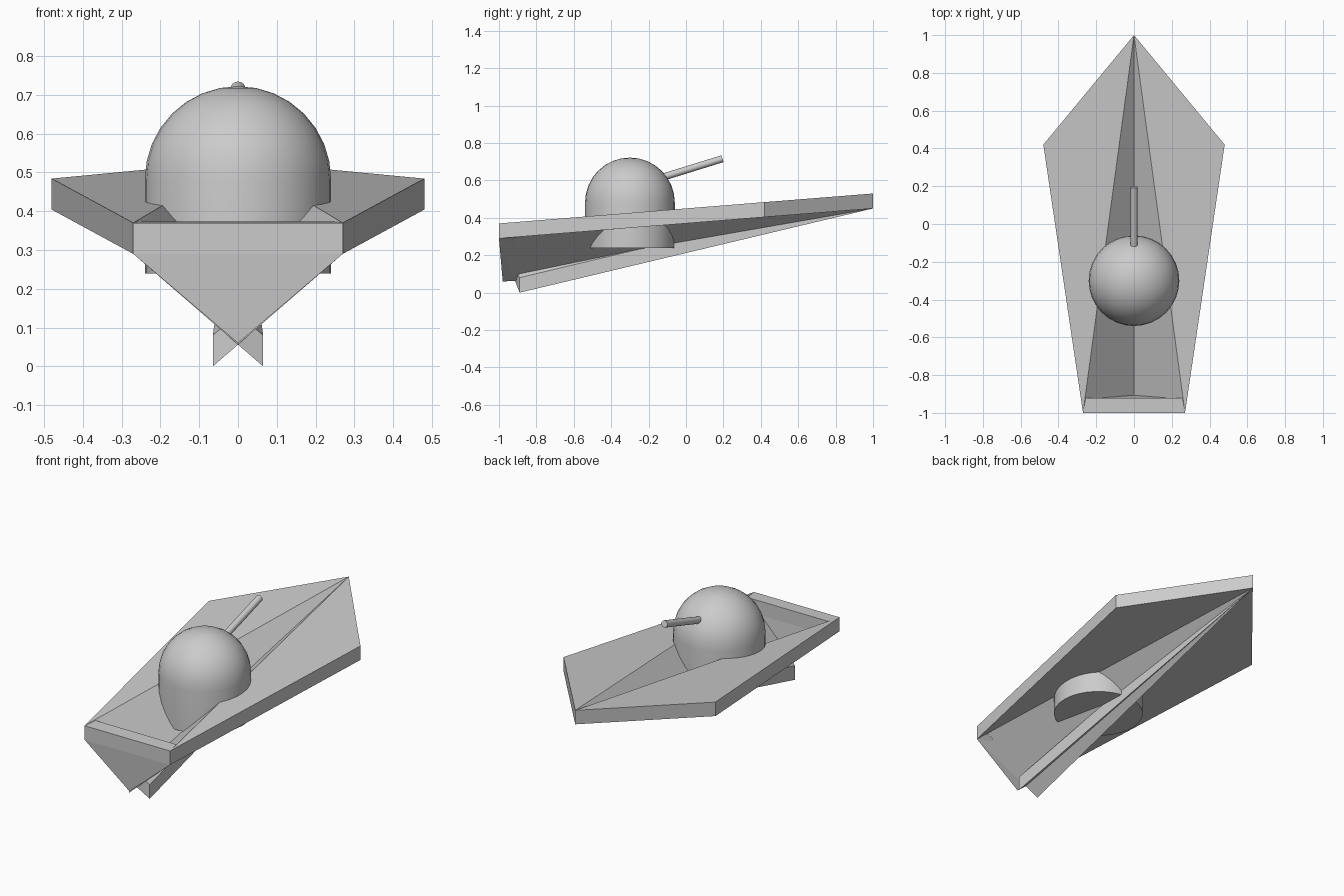
import bpy, bmesh, math
from mathutils import Vector

if "Cube" in bpy.data.objects:
    bpy.data.objects.remove(bpy.data.objects["Cube"])


def make_object(name, verts, faces, mirror=False):
    mesh = bpy.data.meshes.new(name)
    mesh.from_pydata(verts, [], faces)
    bm = bmesh.new()
    bm.from_mesh(mesh)
    bmesh.ops.recalc_face_normals(bm, faces=bm.faces)
    bm.to_mesh(mesh)
    bm.free()
    obj = bpy.data.objects.new(name, mesh)
    bpy.context.collection.objects.link(obj)
    if mirror:
        mod = obj.modifiers.new("mirror", 'MIRROR')
        mod.use_mirror_merge = False
    return obj


def smooth(obj):
    bpy.ops.object.select_all(action='DESELECT')
    obj.select_set(True)
    bpy.context.view_layer.objects.active = obj
    bpy.ops.object.shade_smooth_by_angle(angle=math.radians(35))


# Hull side: flat outer deck plus steep plate that crosses the keel line
T = 0.08
top = [(0.27, -1, 0.37), (0.48, 0.42, 0.484), (0, 1, 0.53), (-0.065, -0.89, T)]
low = [(x, y, z - T) for x, y, z in top]
faces = [(0, 1, 2), (0, 2, 3), (6, 5, 4), (7, 6, 4)]
faces += [(i, (i + 1) % 4, (i + 1) % 4 + 4, i + 4) for i in range(4)]
make_object("hull_side", top + low, faces, mirror=True)

# Transom plate closing the front end
outer = [(-0.27, -1, 0.37), (0.27, -1, 0.37), (0.27, -1, 0.29),
         (0, -0.98, 0.06), (-0.27, -1, 0.29)]
inner = [(x * 0.95, y + 0.08, z + 0.003) for x, y, z in outer]
faces = [(0, 1, 2, 4), (2, 3, 4), (9, 7, 6, 5), (9, 8, 7)]
faces += [(i, (i + 1) % 5, (i + 1) % 5 + 5, i + 5) for i in range(5)]
make_object("transom", outer + inner, faces)

# Turret: straight drum topped by a hemisphere, as one spun profile
R, N, RINGS = 0.24, 32, 8
profile = [(R, 0.24)] + [(R * math.cos(a), 0.482 + R * math.sin(a))
                         for a in (math.pi / 2 * i / RINGS for i in range(RINGS))]
verts = [(r * math.cos(2 * math.pi * k / N), -0.30 + r * math.sin(2 * math.pi * k / N), z)
         for r, z in profile for k in range(N)]
verts.append((0, -0.30, 0.482 + R))
faces = [(j * N + k, j * N + (k + 1) % N, (j + 1) * N + (k + 1) % N, (j + 1) * N + k)
         for j in range(len(profile) - 1) for k in range(N)]
last = (len(profile) - 1) * N
faces += [(last + k, last + (k + 1) % N, len(verts) - 1) for k in range(N)]
faces.append(tuple(reversed(range(N))))
smooth(make_object("turret", verts, faces))

# Barrel angled up toward the long point
start, end = Vector((0, -0.18, 0.60)), Vector((0, 0.195, 0.716))
axis = end - start
bpy.ops.mesh.primitive_cylinder_add(vertices=16, radius=0.019, depth=axis.length,
                                    location=(start + end) / 2,
                                    rotation=axis.to_track_quat('Z', 'Y').to_euler())
barrel = bpy.context.object
barrel.name = "barrel"
smooth(barrel)
